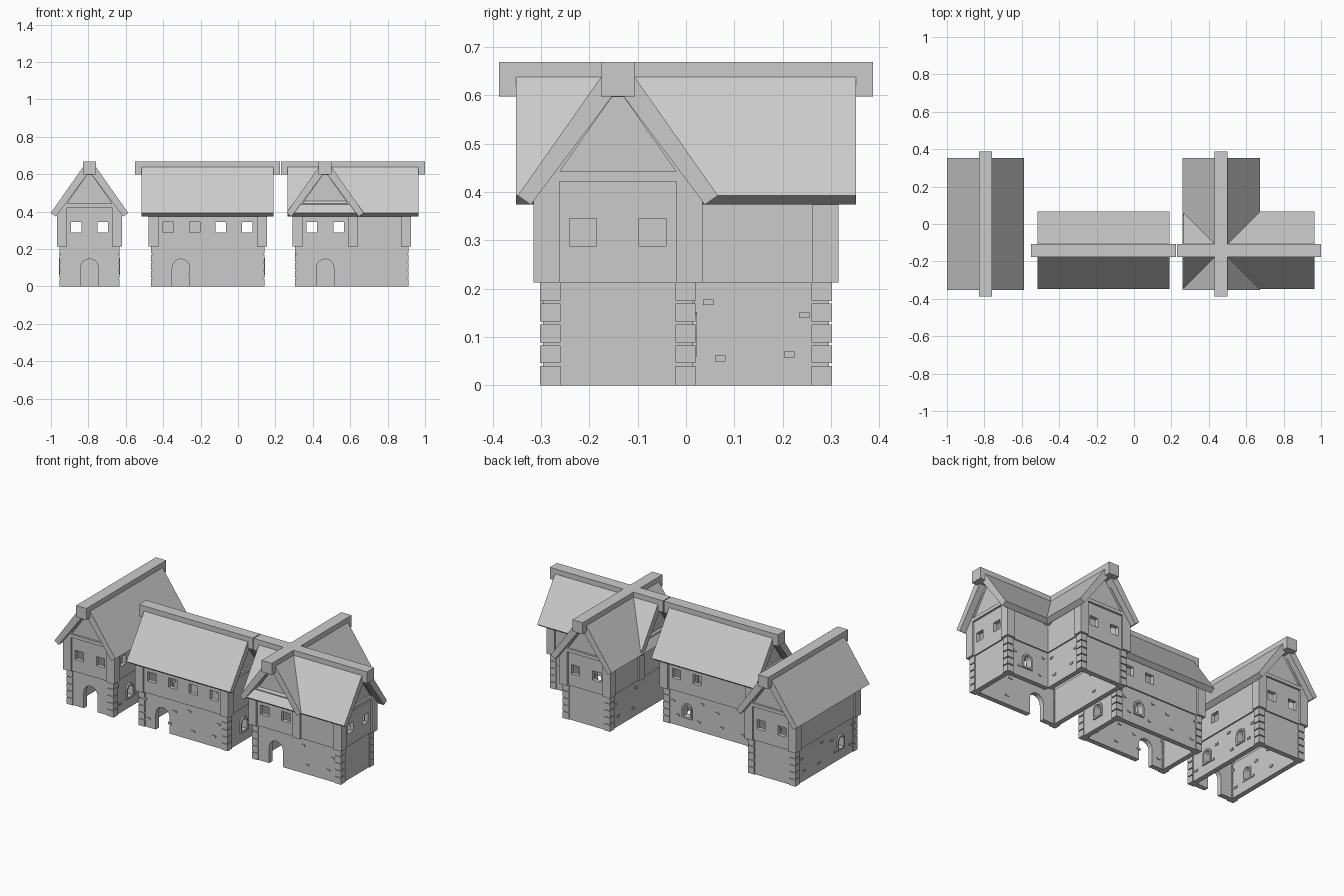
import bpy, bmesh, math

if "Cube" in bpy.data.objects:
    bpy.data.objects.remove(bpy.data.objects["Cube"])

stone = bpy.data.materials.new("plain grey")
stone.diffuse_color = (0.6, 0.6, 0.6, 1)
stone.use_nodes = True
stone.node_tree.nodes["Principled BSDF"].inputs["Base Color"].default_value = stone.diffuse_color


def prism(name, axis, lo, hi, outline, *holes):
    """Filled profile (across, z) with holes, extruded along axis from lo to hi."""
    cu = bpy.data.curves.new(name, 'CURVE')
    cu.dimensions, cu.fill_mode, cu.extrude = '2D', 'BOTH', 1
    for loop in (outline, *holes):
        sp = cu.splines.new('POLY')
        sp.points.add(len(loop) - 1)
        for p, (a, z) in zip(sp.points, loop):
            p.co = (a, z, 0, 1)
        sp.use_cyclic_u = True
    tmp = bpy.data.objects.new("tmp", cu)
    bpy.context.collection.objects.link(tmp)
    dg = bpy.context.evaluated_depsgraph_get()
    me = bpy.data.meshes.new_from_object(tmp.evaluated_get(dg))
    bpy.data.objects.remove(tmp)
    bm = bmesh.new()
    bm.from_mesh(me)
    for v in bm.verts:
        a, z, t = v.co
        d = lo + (hi - lo) * (t + 1) / 2
        v.co = (d, a, z) if axis == 'x' else (a, d, z)
    bmesh.ops.remove_doubles(bm, verts=bm.verts, dist=1e-5)
    bmesh.ops.recalc_face_normals(bm, faces=bm.faces)
    for f in bm.faces:
        f.smooth = False
    bm.to_mesh(me)
    bm.free()
    me.materials.clear()
    me.materials.append(stone)
    ob = bpy.data.objects.new(name, me)
    bpy.context.collection.objects.link(ob)
    return ob


def rect(a0, a1, z0, z1):
    return [(a0, z0), (a1, z0), (a1, z1), (a0, z1)]


def arch(c, z0, spring, r, n=8):
    top = [(c - r * math.cos(math.pi * i / n), spring + r * math.sin(math.pi * i / n))
           for i in range(n + 1)]
    return [(c - r, z0)] + top + [(c + r, z0)]


def shift(pts, c):
    return [(c + a, z) for a, z in pts]


def windows(centres):
    return [rect(c - 0.028, c + 0.028, 0.288, 0.345) for c in centres]


def base_wall(name, axis, pos, s, a0, a1, door=None, arches=(), stones=True):
    """Ground floor wall; pos is the outer plane of the storey above."""
    out, inn = pos + s * 0.02, pos + s * 0.05
    low = [(a0, 0)] + (arch(door, 0, 0.1, 0.047) if door is not None else [])
    prism(name + "_base_wall", axis, out, inn, low + [(a1, 0), (a1, 0.215), (a0, 0.215)],
          *[arch(c, 0.07, 0.117, 0.024) for c in arches])
    for c in arches:
        prism(name + "_arched_window_frame", axis, pos + s * 0.011, inn + s * 0.004,
              arch(c, 0.06, 0.117, 0.035), arch(c, 0.07, 0.117, 0.024))
    if stones:
        for m in range(max(1, round((a1 - a0) / 0.3))):
            for da, z in ((0.037, 0.172), (0.236, 0.145), (0.205, 0.064), (0.062, 0.056)):
                a = a0 + m * 0.3 + da
                prism(name + "_wall_stone", axis, out - s * 0.005, inn + s * 0.005,
                      rect(a - 0.011, a + 0.011, z - 0.006, z + 0.006))


def gable(name, axis, pos, s, c, wins=(), **base):
    """Gable end: timber frame, recessed panel and ground floor wall."""
    frame = [(-0.175, 0.213), (-0.121, 0.213), (-0.121, 0.422), (0.121, 0.422),
             (0.121, 0.213), (0.175, 0.213), (0.175, 0.39), (0.01, 0.61),
             (-0.01, 0.61), (-0.175, 0.39)]
    tri = [(-0.12, 0.443), (0.12, 0.443), (0.012, 0.597), (-0.012, 0.597)]
    prism(name + "_gable_frame", axis, pos, pos + s * 0.012, shift(frame, c), shift(tri, c))
    panel = [(-0.163, 0.213), (0.163, 0.213), (0.163, 0.4), (0.01, 0.605),
             (-0.01, 0.605), (-0.163, 0.4)]
    prism(name + "_gable_panel", axis, pos + s * 0.012, pos + s * 0.036,
          shift(panel, c), *windows([c + w for w in wins]))
    base_wall(name, axis, pos, s, c - 0.153, c + 0.153, stones=False, **base)


def side(name, axis, pos, s, a0, a1, wins=(), posts=(1, 1), **base):
    """Eave side: corner posts, recessed upper wall and ground floor wall."""
    if posts[0]:
        prism(name + "_corner_post", axis, pos, pos + s * 0.054, rect(a0, a0 + 0.054, 0.213, 0.4))
    if posts[1]:
        prism(name + "_corner_post", axis, pos, pos + s * 0.054, rect(a1 - 0.054, a1, 0.213, 0.4))
    prism(name + "_upper_wall", axis, pos + s * 0.012, pos + s * 0.036,
          rect(a0 + 0.012 * posts[0], a1 - 0.012 * posts[1], 0.213, 0.405), *windows(wins))
    base_wall(name, axis, pos, s, a0 + 0.02 * posts[0], a1 - 0.02 * posts[1], **base)


def roof(name, axis, c, v0, v1):
    """Two sloping slabs and the ridge beam."""
    for m in (-1, 1):
        slope = [(0.207, 0.393), (0.03, 0.645), (0.008, 0.603), (0.18, 0.374)]
        prism(name + "_roof_slope", axis, v0, v1, [(c + m * a, z) for a, z in slope])
    prism(name + "_ridge_beam", axis, v0 - 0.035, v1 + 0.035,
          rect(c - 0.035, c + 0.035, 0.598, 0.669))


def quoin(name, x, y, sx, sy):
    """Stacked corner stones; sx, sy point into the house."""
    xs = sorted((x + sx * 0.006, x + sx * 0.036))
    prism(name + "_corner_core", 'y', y + sy * 0.006, y + sy * 0.036, rect(*xs, 0, 0.214))
    xs = sorted((x, x + sx * 0.042))
    for i in range(5):
        prism(name + "_corner_stone", 'y', y, y + sy * 0.042,
              rect(*xs, i * 0.043 + (0.003 if i else 0), i * 0.043 + 0.04 + 0.003 * (i == 4)))


PAIR = (-0.072, 0.072)
CY = -0.141            # ridge line shared by the x-running roofs

# Left house, ridge along y
n, cx = "left_house", -0.794
gable(n + "_front", 'y', -0.316, 1, cx, PAIR, door=cx)
gable(n + "_back", 'y', 0.316, -1, cx, PAIR)
side(n + "_left", 'x', cx - 0.175, 1, -0.316, 0.316, arches=[-0.142])
side(n + "_right", 'x', cx + 0.175, -1, -0.316, 0.316, wins=(-0.213, -0.07), arches=[-0.142, 0.142])
roof(n, 'y', cx, -0.352, 0.352)
for sx in (-1, 1):
    for sy in (-1, 1):
        quoin(n, cx + sx * 0.161, sy * 0.302, -sx, -sy)

# Middle house, ridge along x
n = "middle_house"
gable(n + "_left", 'x', -0.479, 1, CY)
gable(n + "_right", 'x', 0.155, -1, CY, arches=[CY])
side(n + "_front", 'y', CY - 0.175, 1, -0.479, 0.155, wins=(-0.373, -0.231, -0.091, 0.05), door=-0.305)
side(n + "_back", 'y', CY + 0.175, -1, -0.479, 0.155, wins=(-0.091, 0.05), arches=[-0.02])
roof(n, 'x', CY, -0.515, 0.19)
for x, sx in ((-0.465, 1), (0.141, -1)):
    for sy in (-1, 1):
        quoin(n, x, CY + sy * 0.161, sx, -sy)

# Corner house, L-shaped with crossing roofs
n, cx = "corner_house", 0.466
gable(n + "_front", 'y', -0.316, 1, cx, PAIR, door=cx)
gable(n + "_back", 'y', 0.316, -1, cx, PAIR)
gable(n + "_left", 'x', cx - 0.175, 1, CY)
gable(n + "_right", 'x', 0.925, -1, CY, PAIR)
side(n + "_front_wing", 'y', -0.316, 1, cx + 0.15, 0.925, posts=(0, 1))
side(n + "_back_wing", 'y', CY + 0.175, -1, cx + 0.15, 0.925, posts=(0, 1), arches=[0.77])
side(n + "_left_wing", 'x', cx - 0.175, 1, CY + 0.15, 0.316, posts=(0, 1))
side(n + "_right_wing", 'x', cx + 0.175, -1, CY + 0.15, 0.316, posts=(0, 1))
roof(n + "_long", 'y', cx, -0.352, 0.352)
roof(n + "_cross", 'x', CY, 0.265, 0.965)
for x, y, sx, sy in ((0.305, -0.302, 1, 1), (0.911, -0.302, -1, 1), (0.911, 0.02, -1, -1),
                     (0.627, 0.302, -1, -1), (0.305, 0.302, 1, -1)):
    quoin(n, x, y, sx, sy)
